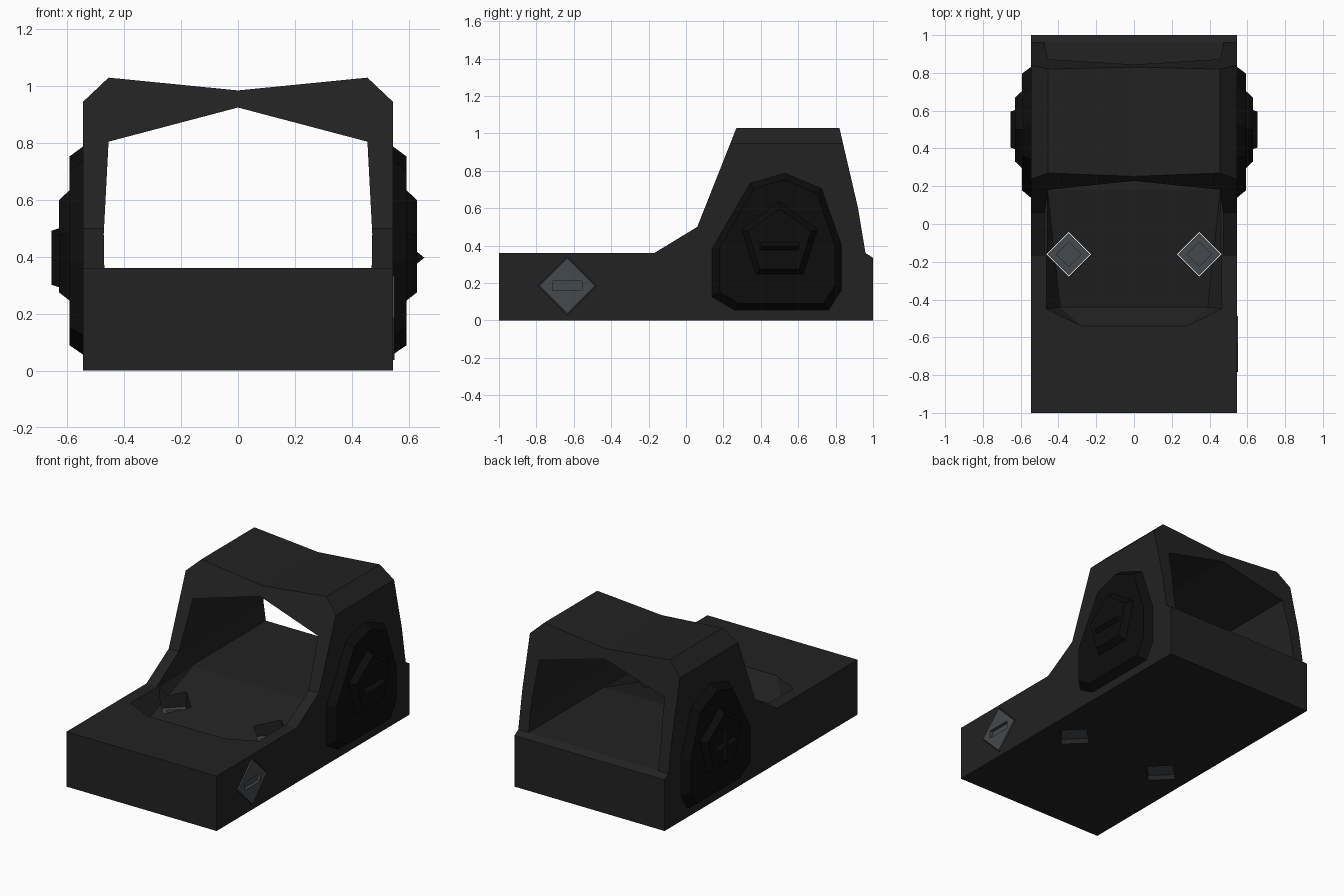
import bpy, bmesh, math
from mathutils import Vector

if "Cube" in bpy.data.objects:
    bpy.data.objects.remove(bpy.data.objects["Cube"])


def material(name, rgb):
    m = bpy.data.materials.new(name)
    m.diffuse_color = (*rgb, 1)
    m.use_nodes = True
    m.node_tree.nodes["Principled BSDF"].inputs["Base Color"].default_value = m.diffuse_color
    return m


BLACK = material("matte_black", (0.016, 0.016, 0.016))
RUBBER = material("dark_rubber", (0.004, 0.004, 0.004))
STEEL = material("screw_steel", (0.06, 0.068, 0.073))


def finish(name, bm, mat):
    bmesh.ops.recalc_face_normals(bm, faces=bm.faces)
    me = bpy.data.meshes.new(name)
    bm.to_mesh(me)
    bm.free()
    ob = bpy.data.objects.new(name, me)
    bpy.context.collection.objects.link(ob)
    me.materials.append(mat)
    return ob


def loft(name, axis, first, a, second, b, mat=BLACK):
    """Solid between two matching 2D outlines placed at a and b on an axis."""
    def place(p, d):
        return {"x": (d, p[0], p[1]), "y": (p[0], d, p[1]), "z": (p[0], p[1], d)}[axis]
    bm = bmesh.new()
    r0 = [bm.verts.new(place(p, a)) for p in first]
    r1 = [bm.verts.new(place(p, b)) for p in second]
    bm.faces.new(r0)
    bm.faces.new(r1)
    n = len(r0)
    for i in range(n):
        j = (i + 1) % n
        bm.faces.new((r0[i], r0[j], r1[j], r1[i]))
    return finish(name, bm, mat)


def prism(name, axis, pts, a, b, mat=BLACK):
    return loft(name, axis, pts, a, pts, b, mat)


def hull(name, pts, mat=BLACK):
    bm = bmesh.new()
    for p in pts:
        bm.verts.new(p)
    bmesh.ops.convex_hull(bm, input=bm.verts)
    return finish(name, bm, mat)


def boolean(ob, cutter, op="DIFFERENCE"):
    mod = ob.modifiers.new(cutter.name, "BOOLEAN")
    mod.operation, mod.solver, mod.object = op, "EXACT", cutter
    cutter.hide_render = True
    cutter.hide_set(True)


def ngon(cx, cy, r, n):
    return [(cx + r * math.sin(2 * math.pi * i / n),
             cy + r * math.cos(2 * math.pi * i / n)) for i in range(n)]


def sym(half):
    """Mirror a half outline about x = 0 (points on the axis are kept once)."""
    return half + [(-x, z) for x, z in reversed(half) if x > 0]


# Housing: side profile trimmed by the front outline
side = [(-1, 0), (1, 0), (1, .335), (.96, .36), (.92, .6), (.82, 1.03),
        (.27, 1.03), (.06, .5), (-.17, .36), (-1, .36)]
body = prism("housing", "x", side, -.545, .545)
front = sym([(.6, -.1), (.6, .893), (.455, 1.03), (0, .985)])
boolean(body, prism("outline_cutter", "y", front, -1.2, 1.2), "INTERSECT")

# Window through the hood
window = sym([(.47, .36), (.472, .48), (.455, .805), (0, .925)])
boolean(body, prism("window_cutter", "y", window, -.3, 1.2))

# Sunken tray in the deck, ramping up into the window
half = [(.28, -.54, .36), (.465, -.45, .36), (.46, .18, .37), (.39, -.44, .22),
        (.458, .18, .36), (.28, -.54, .38), (.465, -.45, .38), (.46, .18, .38)]
boolean(body, hull("tray_cutter", half + [(-x, y, z) for x, y, z in half]))

# Mounting screws standing free in through holes
for s, label in ((-1, "left"), (1, "right")):
    x = s * .345
    boolean(body, prism(label + "_hole_cutter", "z", ngon(x, -.16, .118, 4), -.1, .6))
    screw = prism(label + "_mount_screw", "z", ngon(x, -.16, .112, 4), .03, .215, STEEL)
    boolean(screw, prism(label + "_socket_cutter", "z", ngon(x, -.16, .065, 4), .19, .3, STEEL))

# Adjustment screw on the right side
boolean(body, prism("side_hole_cutter", "x", ngon(-.635, .185, .155, 4), .5, .7))
side_screw = prism("side_screw", "x", ngon(-.635, .185, .148, 4), .49, .551, STEEL)
slot = [(-.715, .16), (-.555, .16), (-.555, .21), (-.715, .21)]
boolean(side_screw, prism("slot_cutter", "x", slot, .53, .6, STEEL))

# Side buttons: chamfered pad, pentagon boss, raised ridges
pad = [(.13, .12), (.13, .38), (.34, .74), (.53, .795), (.73, .71),
       (.84, .4), (.84, .16), (.77, .05), (.25, .05)]
pad_top = [(.5 + (y - .5) * .87, .41 + (z - .41) * .89) for y, z in pad]


def ridge(name, s, dy, dz, along_y):
    base = [(s * .625, .5 + a * dy, .397 + b * dz) for a in (-1, 1) for b in (-1, 1)]
    if along_y:
        tip = [(s * .655, .5 + a * (dy - .01), .397) for a in (-1, 1)]
    else:
        tip = [(s * .655, .5, .397 + b * (dz - .01)) for b in (-1, 1)]
    hull(name, base + tip, RUBBER)


for s, label in ((-1, "left"), (1, "right")):
    loft(label + "_button_pad", "x", pad, s * .535, pad_top, s * .593, RUBBER)
    loft(label + "_button_boss", "x", ngon(.5, .42, .215, 5), s * .592,
         ngon(.5, .42, .178, 5), s * .63, RUBBER)
    ridge(label + "_button_ridge", s, .105, .024, True)
ridge("left_button_cross_ridge", -1, .024, .105, False)
